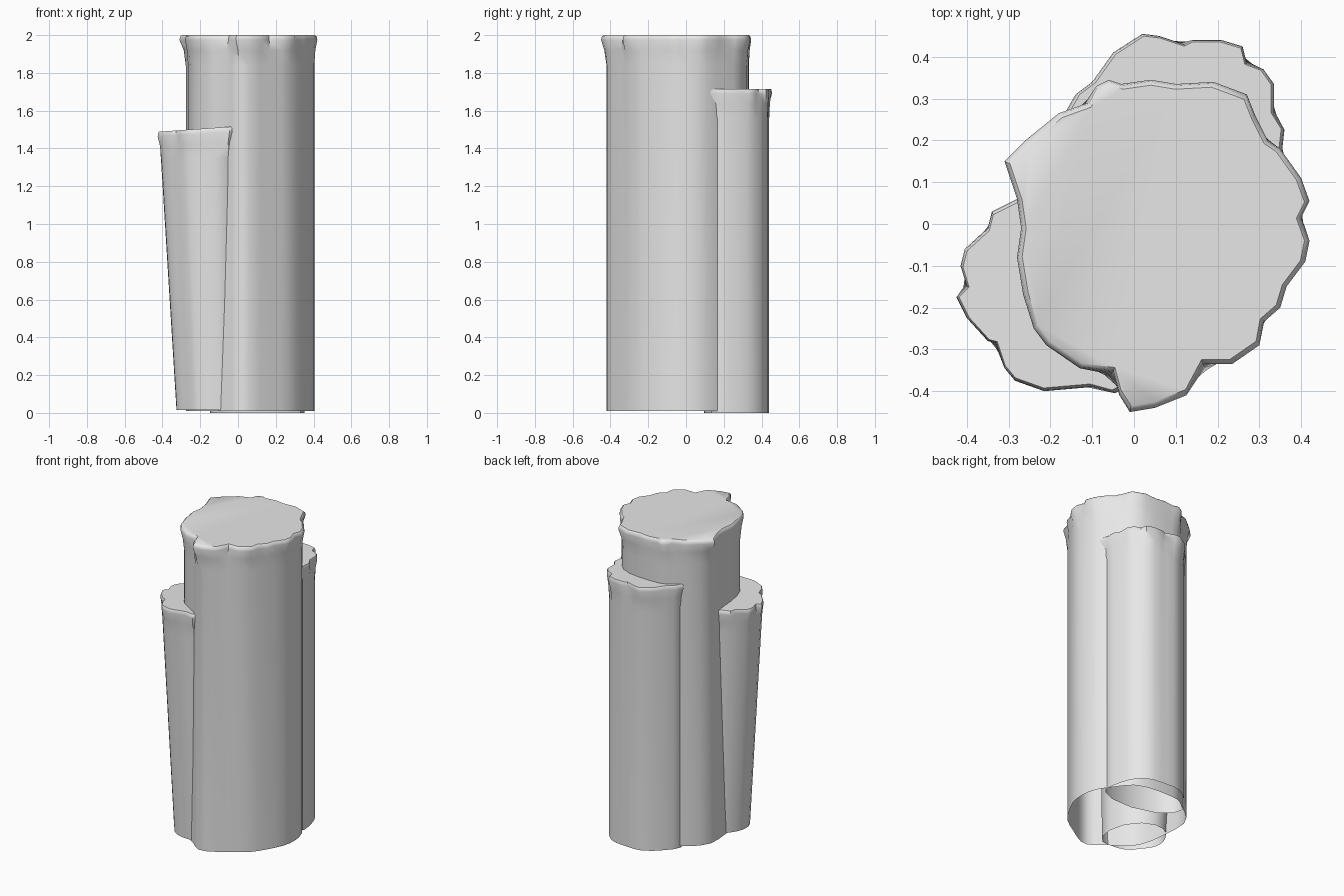
import bpy
import bmesh
import math
from mathutils import Vector

default_cube = bpy.data.objects.get("Cube")
if default_cube:
    bpy.data.objects.remove(default_cube, do_unlink=True)

# One plain stone colour
stone = bpy.data.materials.new("pale_grey_stone")
stone.use_nodes = True
stone_colour = (0.8, 0.8, 0.8, 1.0)
stone.diffuse_color = stone_colour
stone.node_tree.nodes["Principled BSDF"].inputs["Base Color"].default_value = stone_colour


def outline(points):
    """Turn a ragged top outline, in hundredths of a unit, into vectors."""
    return [Vector(point) / 100 for point in points]


def soften(ring, passes):
    """Average neighbours so the ragged rim fades into a smoother shaft."""
    for _ in range(passes):
        count = len(ring)
        ring = [ring[i] * 0.5 + (ring[i - 1] + ring[(i + 1) % count]) * 0.25
                for i in range(count)]
    return ring


def resize(ring, factor, centre):
    """Scale an outline about a centre."""
    return [centre + (point - centre) * factor for point in ring]


def stone_column(name, rim, top, bottom, tilt=0.0, foot_scale=1.0):
    """Build an open-bottomed shaft with a ragged, rounded rim and flat top."""
    centre = sum(rim, Vector((0, 0))) / len(rim)
    shaft = resize(soften(rim, 2), 0.98, centre)
    neck = [a.lerp(b, 0.4) for a, b in zip(shaft, rim)]
    foot = resize(shaft, foot_scale, Vector((0, centre.y)))

    # Each level: outline, drop below the top
    levels = [
        (shaft, 0.16),
        (neck, 0.08),
        (rim, 0.025),
        (resize(rim, 0.99, centre), 0.008),
        (resize(rim, 0.965, centre), 0.0),
    ]
    bm = bmesh.new()
    rings = [[bm.verts.new((p.x, p.y, bottom)) for p in foot]]
    for ring, drop in levels:
        rings.append([bm.verts.new((p.x, p.y, top - drop + tilt * p.x)) for p in ring])

    # Walls between neighbouring levels
    count = len(rim)
    for lower, upper in zip(rings, rings[1:]):
        for i in range(count):
            j = (i + 1) % count
            bm.faces.new((lower[i], lower[j], upper[j], upper[i]))
    # Flat top
    bm.faces.new(rings[-1])
    bmesh.ops.recalc_face_normals(bm, faces=bm.faces)
    if bm.faces[:][-1].normal.z < 0:
        bmesh.ops.reverse_faces(bm, faces=bm.faces)

    mesh = bpy.data.meshes.new(name)
    bm.to_mesh(mesh)
    bm.free()
    mesh.materials.append(stone)
    column = bpy.data.objects.new(name, mesh)
    bpy.context.collection.objects.link(column)

    # Smooth shading that keeps the sharp corners
    bpy.ops.object.select_all(action="DESELECT")
    column.select_set(True)
    bpy.context.view_layer.objects.active = column
    bpy.ops.object.shade_smooth_by_angle(angle=math.radians(40))
    return column


# Tall central column
main_rim = outline([
    (-31, 15), (-26, 20), (-18, 26.5), (-11, 29), (-9, 33), (-6, 34.5), (-3, 33.5),
    (4, 34.5), (10, 33.5), (19, 34), (27, 31), (29, 26), (32, 20), (35, 18),
    (40, 11), (42, 5.5), (40, 1.5), (42, -4), (41, -9), (36.5, -15), (35, -20),
    (31, -23.5), (30, -29), (23.5, -33.5), (16.5, -33.5), (12.5, -41), (5, -44),
    (-1, -45), (-3.5, -41), (-5, -35.5), (-13, -34.5), (-21, -29), (-24, -25),
    (-26.5, -17), (-28, -8), (-27, -1), (-28, 6),
])
stone_column("central_column", main_rim, top=2.0, bottom=0.01)

# Middle column behind it
back_rim = outline([
    (-16, 27.5), (-14, 31), (-10, 34), (-5, 41), (2, 45.5), (6, 45), (12, 43),
    (14, 44), (21, 44), (26, 42.5), (27, 38.5), (31, 37), (33.5, 33.5), (33.5, 26.5),
    (36, 22.5), (35.5, 18), (37, 13), (32, 8), (10, 5), (-12, 12), (-18, 22),
])
stone_column("back_column", back_rim, top=1.715, bottom=0.0)

# Short leaning column on the right, narrower at the foot
side_rim = outline([
    (-29, 5.5), (-34, 3), (-35, -1), (-40.5, -6), (-41.5, -10), (-40, -15),
    (-42.5, -17.5), (-40, -22.5), (-35, -28), (-33, -28.5), (-31, -34.5),
    (-28.5, -37.5), (-21.5, -40), (-10, -39), (-4.5, -40.5), (0, -38),
    (5, -25), (2, -5), (-10, 5), (-22, 9),
])
stone_column("side_column", side_rim, top=1.518, bottom=0.015, tilt=0.07, foot_scale=0.8)
